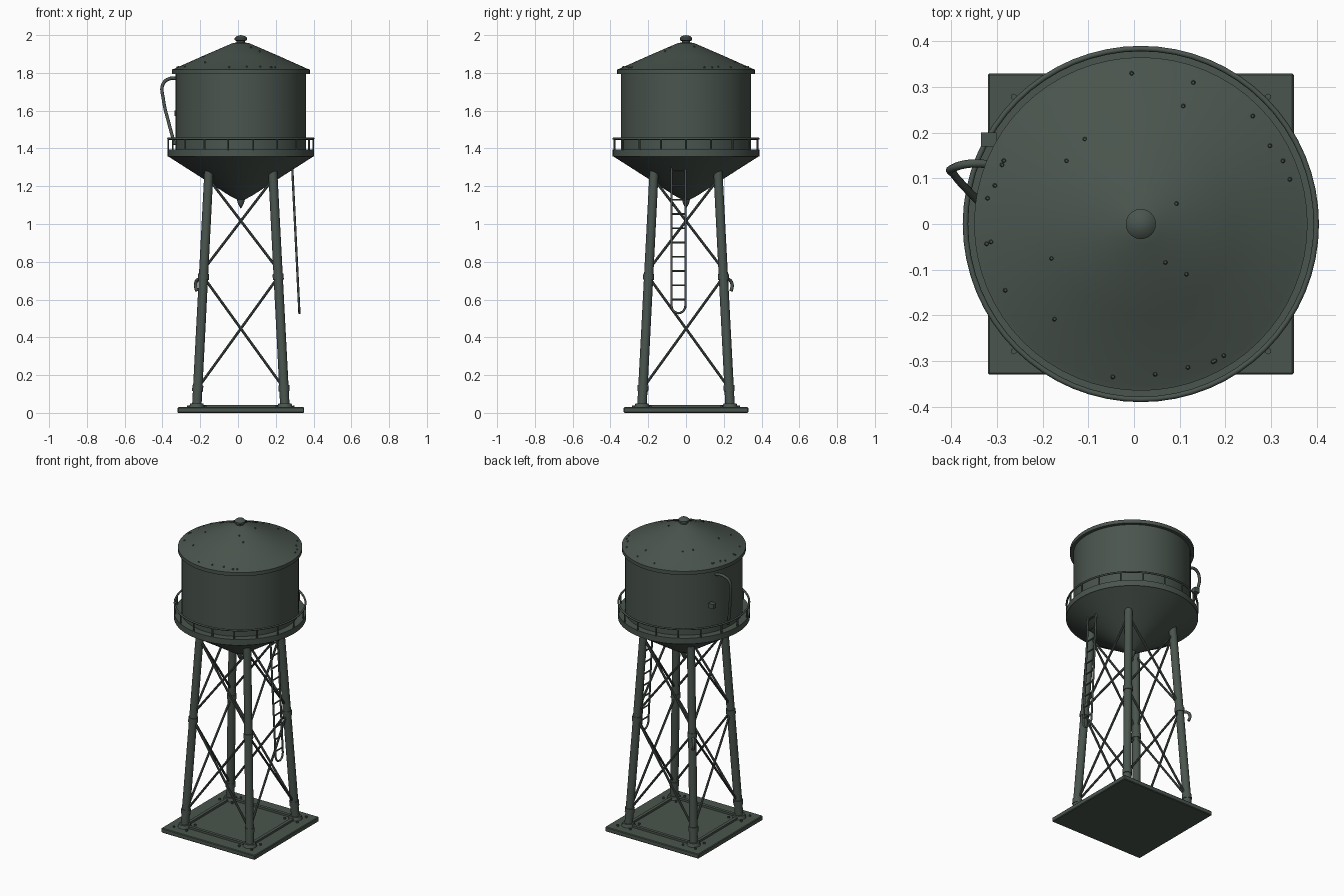
import bpy, bmesh, math, random
from mathutils import Vector

cube = bpy.data.objects.get("Cube")
if cube:
    bpy.data.objects.remove(cube, do_unlink=True)

random.seed(4)
CX = 0.015          # tower axis
TOP_Z = 1.3         # leg top

paint = bpy.data.materials.new("dark_green_paint")
paint.use_nodes = True
COLOUR = (0.068, 0.09, 0.075, 1)
paint.diffuse_color = COLOUR
bsdf = paint.node_tree.nodes["Principled BSDF"]
bsdf.inputs["Base Color"].default_value = COLOUR
bsdf.inputs["Roughness"].default_value = 0.7


def finish(name, bm, angle=35):
    mesh = bpy.data.meshes.new(name)
    bmesh.ops.recalc_face_normals(bm, faces=bm.faces)
    bm.to_mesh(mesh)
    bm.free()
    obj = bpy.data.objects.new(name, mesh)
    bpy.context.collection.objects.link(obj)
    mesh.materials.append(paint)
    bpy.ops.object.select_all(action='DESELECT')
    obj.select_set(True)
    bpy.context.view_layer.objects.active = obj
    bpy.ops.object.shade_smooth_by_angle(angle=math.radians(angle))
    return obj


def lathe(name, profile, steps=64):
    """Spin (radius, height) points about the tower axis."""
    bm = bmesh.new()
    verts = [bm.verts.new((CX + r, 0, z)) for r, z in profile]
    edges = [bm.edges.new(pair) for pair in zip(verts, verts[1:])]
    bmesh.ops.spin(bm, geom=verts + edges, cent=(CX, 0, 0), axis=(0, 0, 1),
                   angle=math.tau, steps=steps)
    bmesh.ops.remove_doubles(bm, verts=bm.verts, dist=0.0005)
    return finish(name, bm)


def add_rod(bm, a, b, r1, r2=None, sides=8):
    """Add a straight round bar between two points."""
    a, b = Vector(a), Vector(b)
    made = bmesh.ops.create_cone(bm, cap_ends=True, segments=sides, radius1=r1,
                                 radius2=r1 if r2 is None else r2,
                                 depth=(b - a).length)
    turn = (b - a).to_track_quat('Z', 'Y')
    for v in made["verts"]:
        v.co = turn @ v.co + (a + b) / 2


def add_box(bm, centre, size):
    made = bmesh.ops.create_cube(bm, size=1)
    for v in made["verts"]:
        v.co = Vector(c * s for c, s in zip(v.co, size)) + Vector(centre)


def tube(name, points, radius, cyclic=False, smooth=True):
    """Sweep a round section along a path and turn it into a mesh."""
    curve = bpy.data.curves.new(name, 'CURVE')
    curve.dimensions = '3D'
    curve.bevel_depth = radius
    curve.bevel_resolution = 2
    curve.use_fill_caps = True
    spline = curve.splines.new('BEZIER' if smooth else 'POLY')
    target = spline.bezier_points if smooth else spline.points
    target.add(len(points) - 1)
    for p, co in zip(target, points):
        if smooth:
            p.co = co
            p.handle_left_type = p.handle_right_type = 'AUTO'
        else:
            p.co = (*co, 1)
    spline.use_cyclic_u = cyclic
    obj = bpy.data.objects.new(name, curve)
    bpy.context.collection.objects.link(obj)
    curve.materials.append(paint)
    bpy.ops.object.select_all(action='DESELECT')
    obj.select_set(True)
    bpy.context.view_layer.objects.active = obj
    bpy.ops.object.convert(target='MESH')
    bpy.ops.object.shade_smooth_by_angle(angle=math.radians(50))


def leg_point(sx, sy, z):
    """Centre of the leaning leg in a corner at a height."""
    d = 0.235 - 0.067 * z / TOP_Z
    return Vector((CX + sx * d, sy * d, z))


def ring(radius, z, count):
    return [(CX + radius * math.cos(math.tau * i / count),
             radius * math.sin(math.tau * i / count), z) for i in range(count)]


# Tank, roof, funnel and gallery
lathe("tank_wall", [(0.345, 1.38), (0.345, 1.8)])
lathe("roof", [(0.34, 1.795), (0.365, 1.795), (0.365, 1.818), (0.352, 1.822),
               (0.2, 1.89), (0.045, 1.957), (0, 1.965)])
lathe("roof_knob", [(0, 1.95), (0.022, 1.952), (0.022, 1.968), (0.033, 1.974),
                    (0.033, 1.985), (0.022, 1.995), (0, 2.0)], 24)
lathe("gallery_floor", [(0.34, 1.395), (0.388, 1.395), (0.388, 1.357), (0.37, 1.357)])
lathe("funnel_bottom", [(0.388, 1.36), (0.2, 1.24), (0.06, 1.15), (0.022, 1.13),
                        (0.014, 1.105), (0, 1.08)])

# Railing
tube("railing_top", ring(0.384, 1.452, 64), 0.006, True, False)
bm = bmesh.new()
for x, y, z in ring(0.384, 1.39, 18):
    add_rod(bm, (x, y, z), (x, y, 1.452), 0.005, sides=6)
finish("railing_posts", bm)

# Base slab with a low frame joining the feet
bm = bmesh.new()
add_box(bm, (CX, 0, 0.015), (0.67, 0.66, 0.03))
bmesh.ops.bevel(bm, geom=bm.edges[:], offset=0.004, segments=1, affect='EDGES')
finish("base_slab", bm)
bm = bmesh.new()
for s in (-1, 1):
    add_box(bm, (CX, s * 0.235, 0.034), (0.45, 0.02, 0.018))
    add_box(bm, (CX + s * 0.235, 0, 0.034), (0.02, 0.45, 0.018))
finish("base_frame", bm)

# Legs, feet and foot bolts
corners = [(-1, -1), (1, -1), (1, 1), (-1, 1)]
bm = bmesh.new()
feet = bmesh.new()
for c in corners:
    p = leg_point(*c, 0.03)
    add_rod(bm, p, leg_point(*c, TOP_Z), 0.025, 0.024, 16)
    add_rod(feet, (p.x, p.y, 0.028), (p.x, p.y, 0.05), 0.042, 0.034, 16)
    for sx, sy in corners:
        bolt = Vector((p.x + sx * 0.045, p.y + sy * 0.045, 0.028))
        add_rod(feet, bolt, bolt + Vector((0, 0, 0.012)), 0.007, sides=6)
finish("legs", bm)
finish("leg_feet", feet)

# Crossed braces in two tiers on each side, with collars at the leg joints
bm = bmesh.new()
for i, c in enumerate(corners):
    n = corners[(i + 1) % 4]
    for low, high in ((0.13, 0.72), (0.76, 1.24)):
        add_rod(bm, leg_point(*c, low), leg_point(*n, high), 0.007)
        add_rod(bm, leg_point(*n, low), leg_point(*c, high), 0.007)
finish("cross_braces", bm)
bm = bmesh.new()
for c in corners:
    for z in (0.13, 0.72):
        add_rod(bm, leg_point(*c, z - 0.015), leg_point(*c, z + 0.015), 0.029, sides=16)
finish("leg_collars", bm)

# Hanging hook on the back right leg
h = leg_point(-1, 1, 0.7)
tube("leg_hook", [h, h + Vector((-0.03, 0.03, 0.005)), h + Vector((-0.04, 0.045, -0.02)),
                  h + Vector((-0.035, 0.04, -0.055))], 0.009)


# Ladder, hanging on the left side and leaning out
def ladder_point(y, z):
    return Vector((0.285 + 0.04 * (1.34 - z) / 0.81, y, z))


Y1, Y2 = -0.077, -0.003
mid, half = (Y1 + Y2) / 2, (Y2 - Y1) / 2
bend = [ladder_point(mid - half * math.cos(math.pi * i / 10),
                     0.568 - 0.04 * math.sin(math.pi * i / 10)) for i in range(11)]
tube("ladder_rails", [ladder_point(Y1, 1.34)] + bend + [ladder_point(Y2, 1.34)],
     0.006, False, False)
bm = bmesh.new()
for i in range(10):
    z = 0.6 + 0.0755 * i
    add_rod(bm, ladder_point(Y1, z), ladder_point(Y2, z), 0.005, sides=6)
finish("ladder_rungs", bm)

# Overflow pipe and small bracket on the right of the tank
tube("overflow_pipe", [(-0.305, 0.13, 1.765), (-0.36, 0.132, 1.77), (-0.397, 0.122, 1.74),
                       (-0.395, 0.11, 1.66), (-0.365, 0.075, 1.53),
                       (-0.335, 0.045, 1.42)], 0.009)
bm = bmesh.new()
add_box(bm, (-0.318, 0.185, 1.587), (0.035, 0.03, 0.03))
finish("tank_bracket", bm)

# Scattered rivets on the roof
bm = bmesh.new()
for i in range(28):
    r = random.choice((0.34, 0.33, random.uniform(0.08, 0.3)))
    a = random.uniform(0, math.tau)
    z = 1.822 + (0.352 - r) * 0.44
    p = Vector((CX + r * math.cos(a), r * math.sin(a), z - 0.004))
    add_rod(bm, p, p + Vector((0, 0, 0.01)), 0.006, 0.003, 8)
finish("roof_rivets", bm)
